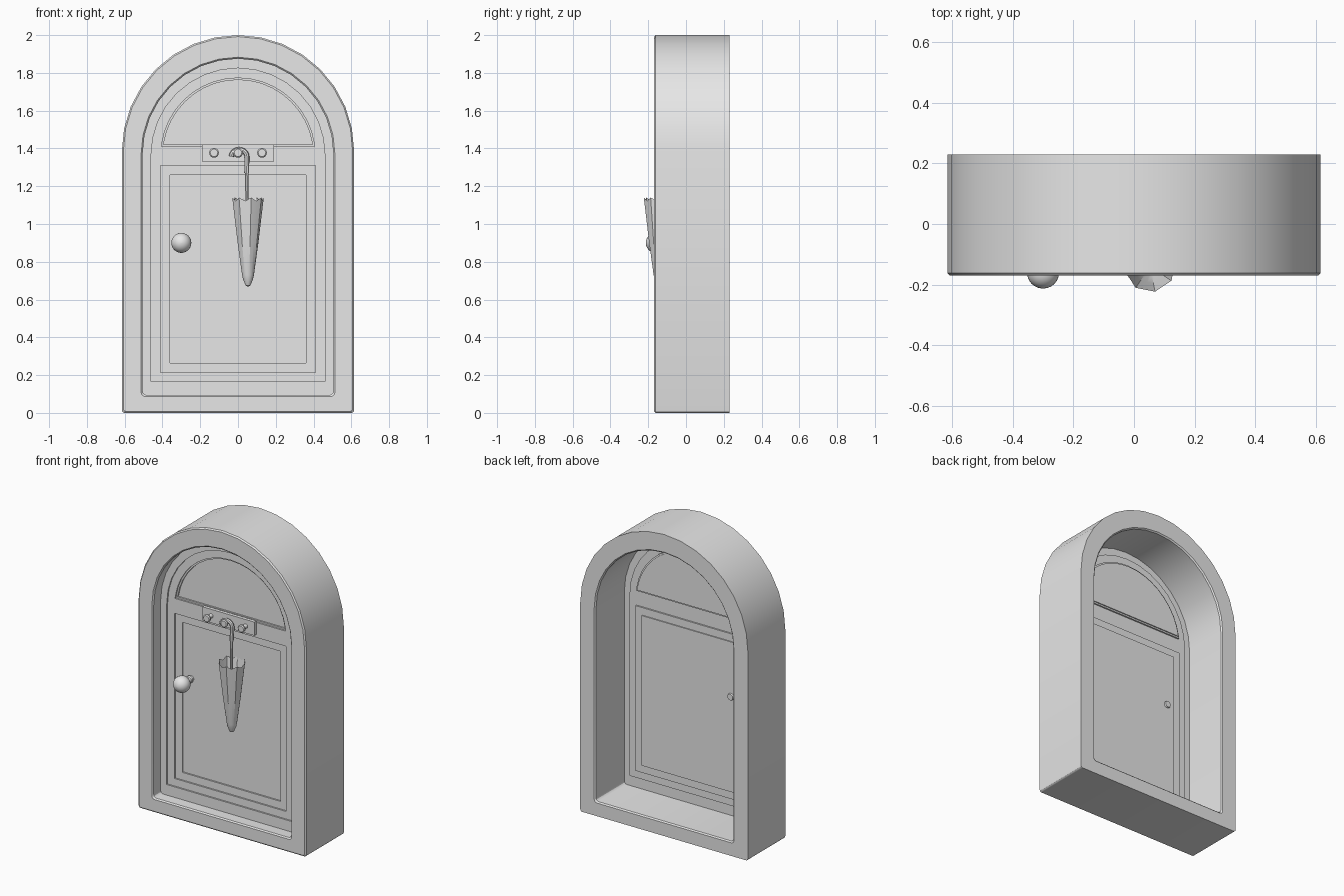
import bpy, bmesh
from math import sin, cos, pi, tau

cube = bpy.data.objects.get("Cube")
if cube:
    bpy.data.objects.remove(cube, do_unlink=True)

grey = bpy.data.materials.new("plain grey")
grey.use_nodes = True
grey.diffuse_color = (0.8, 0.8, 0.8, 1)
grey.node_tree.nodes["Principled BSDF"].inputs["Base Color"].default_value = (0.8, 0.8, 0.8, 1)


def finish(name, mesh):
    """Link a mesh, colour it and smooth its shallow edges."""
    mesh.name = name
    mesh.materials.clear()
    mesh.materials.append(grey)
    obj = bpy.data.objects.new(name, mesh)
    bpy.context.collection.objects.link(obj)
    bpy.ops.object.select_all(action="DESELECT")
    obj.select_set(True)
    bpy.context.view_layer.objects.active = obj
    bpy.ops.object.shade_smooth_by_angle(angle=pi / 6)
    return obj


def loft(name, loops, closed=False, caps=True):
    """Skin a row of equally long point loops."""
    bm = bmesh.new()
    rows = [[bm.verts.new(p) for p in loop] for loop in loops]
    pairs = list(zip(rows, rows[1:])) + ([(rows[-1], rows[0])] if closed else [])
    for a, b in pairs:
        for i in range(len(a)):
            j = (i + 1) % len(a)
            bm.faces.new((a[i], a[j], b[j], b[i]))
    if caps and not closed:
        bm.faces.new(rows[0])
        bm.faces.new(rows[-1])
    bmesh.ops.recalc_face_normals(bm, faces=bm.faces[:])
    mesh = bpy.data.meshes.new(name)
    bm.to_mesh(mesh)
    bm.free()
    return finish(name, mesh)


def to_mesh_object(name, curve):
    """Turn curve data into a finished mesh object."""
    temp = bpy.data.objects.new("temp", curve)
    bpy.context.collection.objects.link(temp)
    deps = bpy.context.evaluated_depsgraph_get()
    mesh = bpy.data.meshes.new_from_object(temp.evaluated_get(deps))
    bpy.data.objects.remove(temp, do_unlink=True)
    return finish(name, mesh)


def add_poly(curve, points, cyclic):
    spline = curve.splines.new("POLY")
    spline.points.add(len(points) - 1)
    for slot, p in zip(spline.points, points):
        slot.co = (*p, 1)
    spline.use_cyclic_u = cyclic


def plate(name, outlines, front, thick):
    """Flat upright plate; outlines after the first are holes."""
    curve = bpy.data.curves.new(name, "CURVE")
    curve.dimensions = "2D"
    curve.fill_mode = "BOTH"
    curve.extrude = thick / 2
    for outline in outlines:
        add_poly(curve, [(x, z, 0) for x, z in outline], True)
    obj = to_mesh_object(name, curve)
    obj.rotation_euler.x = pi / 2
    obj.location.y = front + thick / 2
    return obj


def tube(name, points, radius):
    curve = bpy.data.curves.new(name, "CURVE")
    curve.dimensions = "3D"
    curve.bevel_depth = radius
    curve.bevel_resolution = 2
    curve.use_fill_caps = True
    add_poly(curve, points, False)
    return to_mesh_object(name, curve)


def arch(half, bottom, spring, corner=0.0, steps=16):
    """Door outline: round top, straight sides, optional soft bottom corners."""
    pts = [(half * cos(pi * i / steps), spring + half * sin(pi * i / steps))
           for i in range(steps + 1)]
    for side in (-1, 1):
        arc = [pi / 2 * k / 3 for k in range(4)] if corner else [0]
        low = [(side * (half - corner + corner * cos(a)),
                bottom + corner - corner * sin(a)) for a in arc]
        pts += low if side < 0 else low[::-1]
    return pts


def rect(half, low, high):
    return [(-half, low), (half, low), (half, high), (-half, high)]


def half_moon(radius, base, spring, steps=20):
    """Part of a disc above a straight base line."""
    lift = base - spring
    pts = [(radius * cos(pi * i / steps), spring + radius * sin(pi * i / steps))
           for i in range(steps + 1)]
    pts = [p for p in pts if p[1] > base]
    end = (radius ** 2 - lift ** 2) ** 0.5
    return [(end, base)] + pts + [(-end, base)]


def turned(name, x, z, profile, sides=20):
    """Lathe a (y, radius) profile about a front-to-back axis."""
    return loft(name, [[(x + r * cos(tau * i / sides), y, z + r * sin(tau * i / sides))
                        for i in range(sides)] for y, r in profile])


# Deep arched surround with soft front and back lips
BACK, FRONT, LIP = 0.23, -0.17, 0.008


def outer(inset, y):
    return [(x, y, z) for x, z in arch(0.615 - inset, inset, 1.385, 0.014)]


def inner(grow, y):
    return [(x, y, z) for x, z in arch(0.505 + grow, 0.095 - grow, 1.37, 0.02)]


loft("surround", [outer(0, BACK), outer(0, FRONT + LIP), outer(LIP, FRONT),
                  inner(LIP, FRONT), inner(0, FRONT + LIP),
                  inner(0, BACK - LIP), inner(LIP, BACK)], closed=True)

# Thin door made of stepped plates
SPRING = 1.365
edge = arch(0.46, 0.165, SPRING)
panel_out, panel_in = rect(0.41, 0.215, 1.31), rect(0.36, 0.265, 1.26)
light_out, light_in = half_moon(0.408, 1.41, SPRING), half_moon(0.398, 1.42, SPRING)
plate("door_jamb", [arch(0.52, 0.08, SPRING), edge], -0.09, 0.015)
plate("door_leaf", [edge, panel_out, light_out], -0.08, 0.015)
plate("panel_border", [panel_out, panel_in], -0.07, 0.015)
plate("door_panel", [panel_in], -0.06, 0.012)
plate("fanlight_border", [light_out, light_in], -0.07, 0.015)
plate("fanlight", [light_in], -0.06, 0.012)

# Door knob: round ball on a rod that passes through the door
KX, KZ, KY, KR = -0.30, 0.90, -0.16, 0.053
ball = [(KY - KR * cos(pi * i / 12), max(KR * sin(pi * i / 12), 0.001)) for i in range(13)]
turned("knob_ball", KX, KZ, ball, 24)
turned("knob_rod", KX, KZ, [(-0.13, 0.014), (-0.1, 0.014), (-0.095, 0.024), (-0.075, 0.024),
                            (-0.07, 0.018), (-0.045, 0.018), (-0.042, 0.023), (-0.033, 0.02)])

# Coat rack with three pegs
plate("coat_rack", [rect(0.19, 1.33, 1.42)], -0.10, 0.022)
for label, x in (("right", -0.127), ("middle", 0), ("left", 0.127)):
    turned(label + "_peg", x, 1.377, [(-0.09, 0.015), (-0.13, 0.012), (-0.136, 0.024),
                                      (-0.147, 0.026), (-0.152, 0.02)], 14)

# Folded umbrella hanging by its crook
UX, UY = 0.053, -0.14
hook = [(0.006 - 0.041 * cos(pi * i / 10), -0.127, 1.357 + 0.037 * sin(pi * i / 10))
        for i in range(11)]
tube("umbrella_crook", hook + [(0.046, -0.133, 1.27)], 0.013)
tube("umbrella_shaft", [(0.046, -0.133, 1.28), (UX, UY, 0.75)], 0.009)


def pleat_ring(z, radius, pinch=1.0, drop=0.0, folds=8):
    """Ring whose every second point is pulled inward and down."""
    ring = []
    for i in range(2 * folds):
        odd = i % 2
        r = radius * (pinch if odd else 1)
        a = pi * i / folds + pi / 16
        ring.append((UX + r * cos(a), UY + r * sin(a), z - drop * odd))
    return ring


loft("umbrella_canopy", [pleat_ring(1.14, 0.085, 0.92, 0.018), pleat_ring(0.9, 0.056, 0.95),
                         pleat_ring(0.73, 0.032, 0.97), pleat_ring(0.705, 0.026),
                         pleat_ring(0.675, 0.013), pleat_ring(0.67, 0.004)], caps=False)
